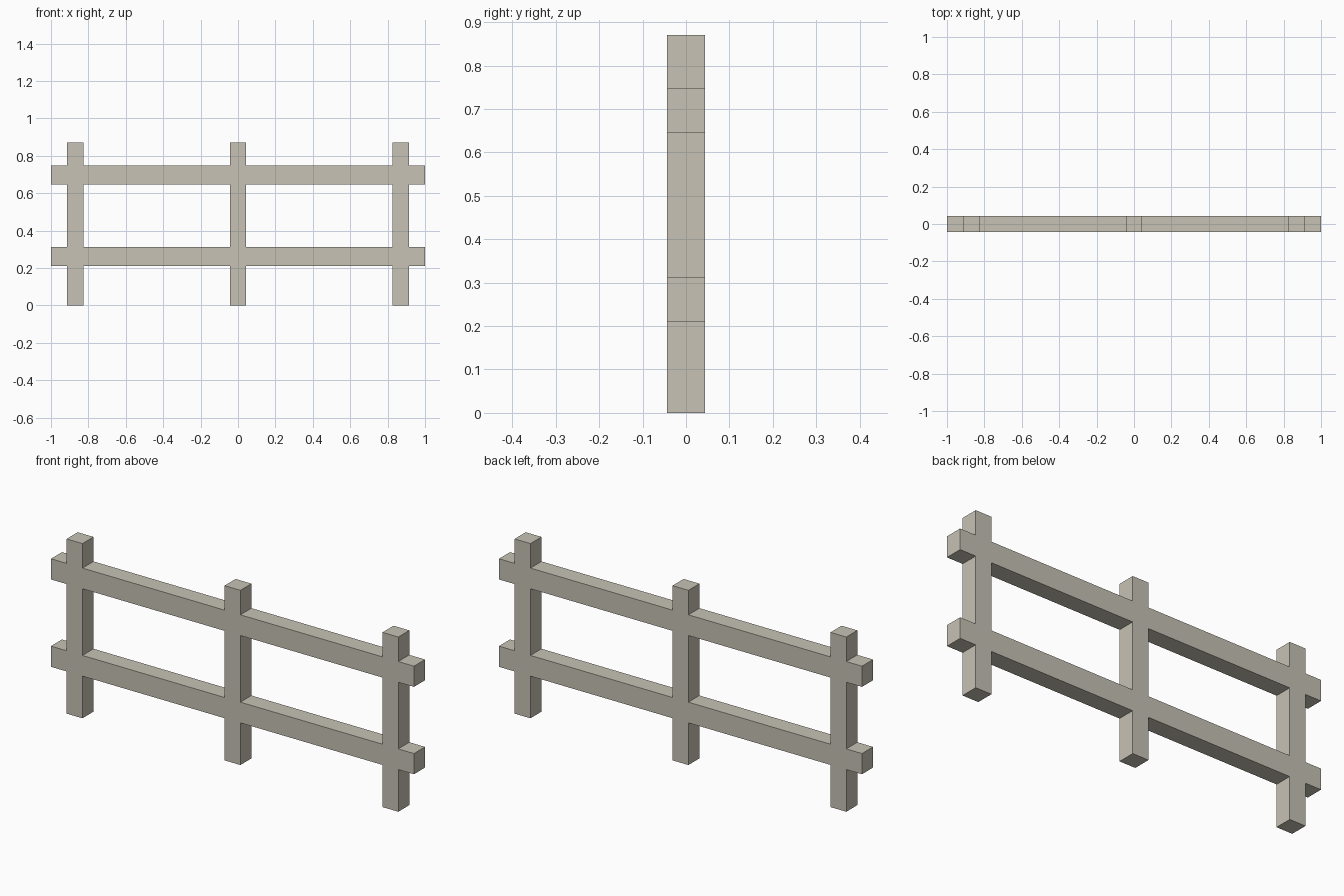
import bpy, bmesh

if "Cube" in bpy.data.objects:
    bpy.data.objects.remove(bpy.data.objects["Cube"])

HALF = 0.0435                      # half thickness of every timber
POSTS = (-0.87, 0.0, 0.87)         # post centres in x
RAILS = ((0.21, 0.313), (0.645, 0.748))
HEIGHT = 0.87

wood = bpy.data.materials.new("weathered wood")
wood.diffuse_color = (0.57, 0.54, 0.46, 1)
wood.use_nodes = True
wood.node_tree.nodes["Principled BSDF"].inputs["Base Color"].default_value = wood.diffuse_color

# Grid lines where posts and rails begin and end
xs = [-1.0] + [c + s * HALF for c in POSTS for s in (-1, 1)] + [1.0]
zs = [0.0] + [z for rail in RAILS for z in rail] + [HEIGHT]

# Front outline: fill each cell belonging to a post (odd column) or rail (odd row)
bm = bmesh.new()
grid = {(i, j): bm.verts.new((x, -HALF, z))
        for i, x in enumerate(xs) for j, z in enumerate(zs)}
for i in range(len(xs) - 1):
    for j in range(len(zs) - 1):
        if i % 2 or j % 2:
            bm.faces.new([grid[i, j], grid[i + 1, j], grid[i + 1, j + 1], grid[i, j + 1]])
bmesh.ops.delete(bm, geom=[v for v in bm.verts if not v.link_faces], context='VERTS')

# Extrude the flush, jointed frame to its full thickness
ext = bmesh.ops.extrude_face_region(bm, geom=bm.faces[:], use_keep_orig=True)
bmesh.ops.translate(bm, vec=(0, 2 * HALF, 0),
                    verts=[g for g in ext["geom"] if isinstance(g, bmesh.types.BMVert)])
bmesh.ops.recalc_face_normals(bm, faces=bm.faces[:])

mesh = bpy.data.meshes.new("fence_frame")
bm.to_mesh(mesh)
bm.free()
mesh.materials.append(wood)
fence = bpy.data.objects.new("fence_frame", mesh)
bpy.context.collection.objects.link(fence)
